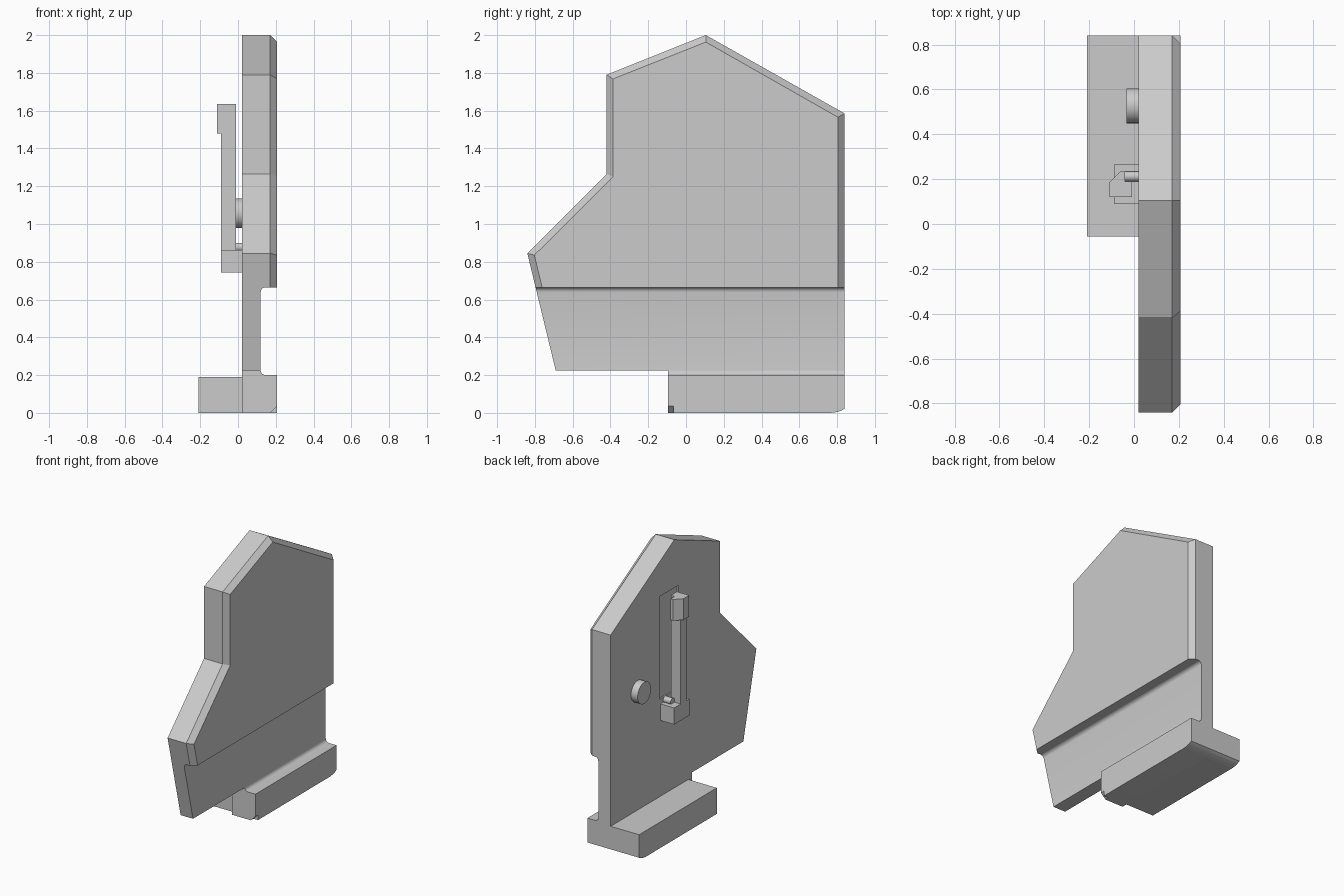
import bpy, bmesh, math

if "Cube" in bpy.data.objects:
    bpy.data.objects.remove(bpy.data.objects["Cube"])

grey = bpy.data.materials.new("plain_grey")
grey.use_nodes = True
COLOUR = (0.6, 0.6, 0.6, 1)
grey.diffuse_color = COLOUR
grey.node_tree.nodes["Principled BSDF"].inputs["Base Color"].default_value = COLOUR


def finish(name, bm):
    bmesh.ops.recalc_face_normals(bm, faces=bm.faces)
    mesh = bpy.data.meshes.new(name)
    bm.to_mesh(mesh)
    bm.free()
    mesh.materials.append(grey)
    ob = bpy.data.objects.new(name, mesh)
    bpy.context.collection.objects.link(ob)
    return ob


def loft(name, rings):
    """Skin matching rings of points and cap both ends."""
    bm = bmesh.new()
    loops = [[bm.verts.new(p) for p in ring] for ring in rings]
    n = len(loops[0])
    for a, b in zip(loops, loops[1:]):
        for i in range(n):
            j = (i + 1) % n
            bm.faces.new((a[i], a[j], b[j], b[i]))
    bm.faces.new(loops[0])
    bm.faces.new(loops[-1])
    return finish(name, bm)


def along_x(name, outline, x0, x1):
    return loft(name, [[(x, y, z) for y, z in outline] for x in (x0, x1)])


def along_y(name, outline, y0, y1):
    return loft(name, [[(x, y, z) for x, z in outline] for y in (y0, y1)])


def along_z(name, outline, z0, z1):
    return loft(name, [[(x, y, z) for x, y in outline] for z in (z0, z1)])


def rect(a0, a1, b0, b1):
    return [(a0, b0), (a1, b0), (a1, b1), (a0, b1)]


def disc(y, z, r, n=32):
    return [(y + r * math.cos(math.tau * i / n), z + r * math.sin(math.tau * i / n))
            for i in range(n)]


def smooth(ob):
    bpy.ops.object.select_all(action="DESELECT")
    ob.select_set(True)
    bpy.context.view_layer.objects.active = ob
    bpy.ops.object.shade_smooth_by_angle(angle=math.radians(30))


def cut(ob, cutter):
    cutter.hide_render = True
    mod = ob.modifiers.new("cut", "BOOLEAN")
    mod.operation = "DIFFERENCE"
    mod.solver = "EXACT"
    mod.object = cutter
    bpy.context.view_layer.objects.active = ob
    bpy.ops.object.modifier_apply(modifier=mod.name)


# Main plate with a chamfered rim on its outer side
outer = [(-0.69, 0.225), (-0.84, 0.845), (-0.42, 1.265), (-0.42, 1.79),
         (0.105, 2.0), (0.84, 1.585), (0.84, 0.225)]
inner = [(-0.655, 0.225), (-0.803, 0.835), (-0.387, 1.25), (-0.387, 1.768),
         (0.105, 1.963), (0.805, 1.565), (0.805, 0.225)]
plate = loft("main_plate", [[(x, y, z) for y, z in ring]
                            for x, ring in ((0.02, outer), (0.17, outer), (0.207, inner))])

# Foot rail below the plate, and the flange on its other side
def rail_outline(front, top):
    return [(front, 0), (0.765, 0), (0.795, 0.004), (0.82, 0.011),
            (0.84, 0.022), (0.84, top), (front, top)]

rail = along_x("foot_rail", rail_outline(-0.095, 0.225), 0.02, 0.207)
along_x("foot_flange", rail_outline(-0.055, 0.19), -0.21, 0.02)

# Long groove with rounded inner corners
FILLET = 0.026
groove = [(0.4, 0.2)]
for cz, start in ((0.2 + FILLET, 270), (0.665 - FILLET, 180)):
    for i in range(7):
        a = math.radians(start - 15 * i)
        groove.append((0.12 + FILLET + FILLET * math.cos(a), cz + FILLET * math.sin(a)))
groove.append((0.4, 0.665))
groove_cutter = along_y("groove_cutter", groove, -1, 1)
notch_cutter = along_y("notch_cutter", [(0.165, -0.005), (0.25, -0.005), (0.25, 0.08)],
                       -0.2, -0.065)
recess_cutter = along_x("recess_cutter", rect(0.06, 0.277, 0.9, 1.65), -0.2, 0.03)
cut(plate, groove_cutter)
cut(plate, recess_cutter)
cut(rail, groove_cutter)
cut(rail, notch_cutter)
for cutter in (groove_cutter, notch_cutter, recess_cutter):
    bpy.data.objects.remove(cutter)
smooth(plate)
smooth(rail)

# Round button
smooth(along_x("round_button", disc(0.527, 1.057, 0.078), -0.033, 0.021))

# Lever with its mount, pivot pin and shaped head
along_x("lever_mount", rect(0.09, 0.265, 0.742, 0.863), -0.09, 0.021)
along_x("lever_bar", rect(0.12, 0.19, 0.86, 1.5), -0.09, -0.01)
smooth(along_x("pivot_pin", disc(0.212, 0.877, 0.023), -0.04, 0.021))
head = [(-0.11, 0.12), (-0.11, 0.185), (-0.06, 0.235), (-0.04, 0.235),
        (-0.04, 0.19), (-0.01, 0.19), (-0.01, 0.12)]
along_z("lever_head", head, 1.48, 1.635)
